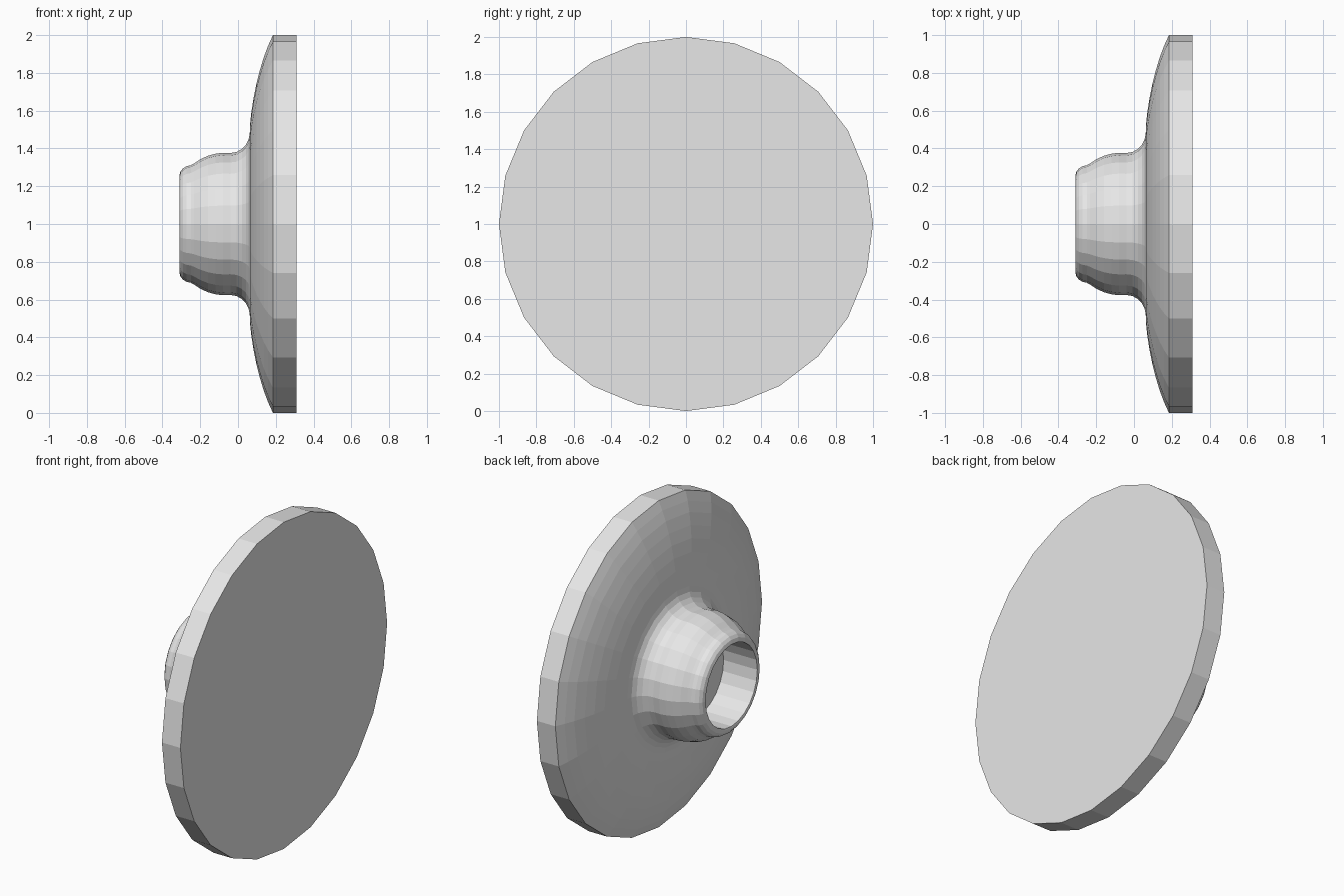
import bpy, bmesh, math

if "Cube" in bpy.data.objects:
    bpy.data.objects.remove(bpy.data.objects["Cube"])

SIDES = 24

# Profile as (x along the axis, radius), from the flat back to the hole floor
PROFILE = [
    (0.31, 1.0), (0.185, 1.0),                                  # rim
    (0.16, 0.945), (0.137, 0.885), (0.116, 0.815), (0.098, 0.745),
    (0.083, 0.67), (0.071, 0.595), (0.064, 0.53), (0.062, 0.48),  # dished face
    (0.056, 0.448), (0.042, 0.42), (0.02, 0.397), (-0.008, 0.381),
    (-0.04, 0.376), (-0.08, 0.377), (-0.12, 0.372), (-0.16, 0.361),
    (-0.2, 0.342), (-0.232, 0.321), (-0.25, 0.311),             # bulged hub
    (-0.272, 0.306), (-0.292, 0.294), (-0.305, 0.277), (-0.31, 0.258),
    (-0.308, 0.25), (-0.08, 0.25),                              # blind hole
]

grey = bpy.data.materials.new("grey")
grey.diffuse_color = (0.8, 0.8, 0.8, 1)
grey.use_nodes = True
grey.node_tree.nodes["Principled BSDF"].inputs["Base Color"].default_value = grey.diffuse_color

bm = bmesh.new()
rings = []
for x, r in PROFILE:
    rings.append([bm.verts.new((x, r * math.cos(2 * math.pi * i / SIDES),
                                1 + r * math.sin(2 * math.pi * i / SIDES)))
                  for i in range(SIDES)])
for a, b in zip(rings, rings[1:]):
    for i in range(SIDES):
        j = (i + 1) % SIDES
        bm.faces.new((a[i], a[j], b[j], b[i]))
bm.faces.new(rings[0])       # flat back
bm.faces.new(rings[-1])      # hole floor
bmesh.ops.recalc_face_normals(bm, faces=bm.faces)

mesh = bpy.data.meshes.new("flanged_knob")
bm.to_mesh(mesh)
bm.free()
mesh.materials.append(grey)
knob = bpy.data.objects.new("flanged_knob", mesh)
bpy.context.collection.objects.link(knob)
